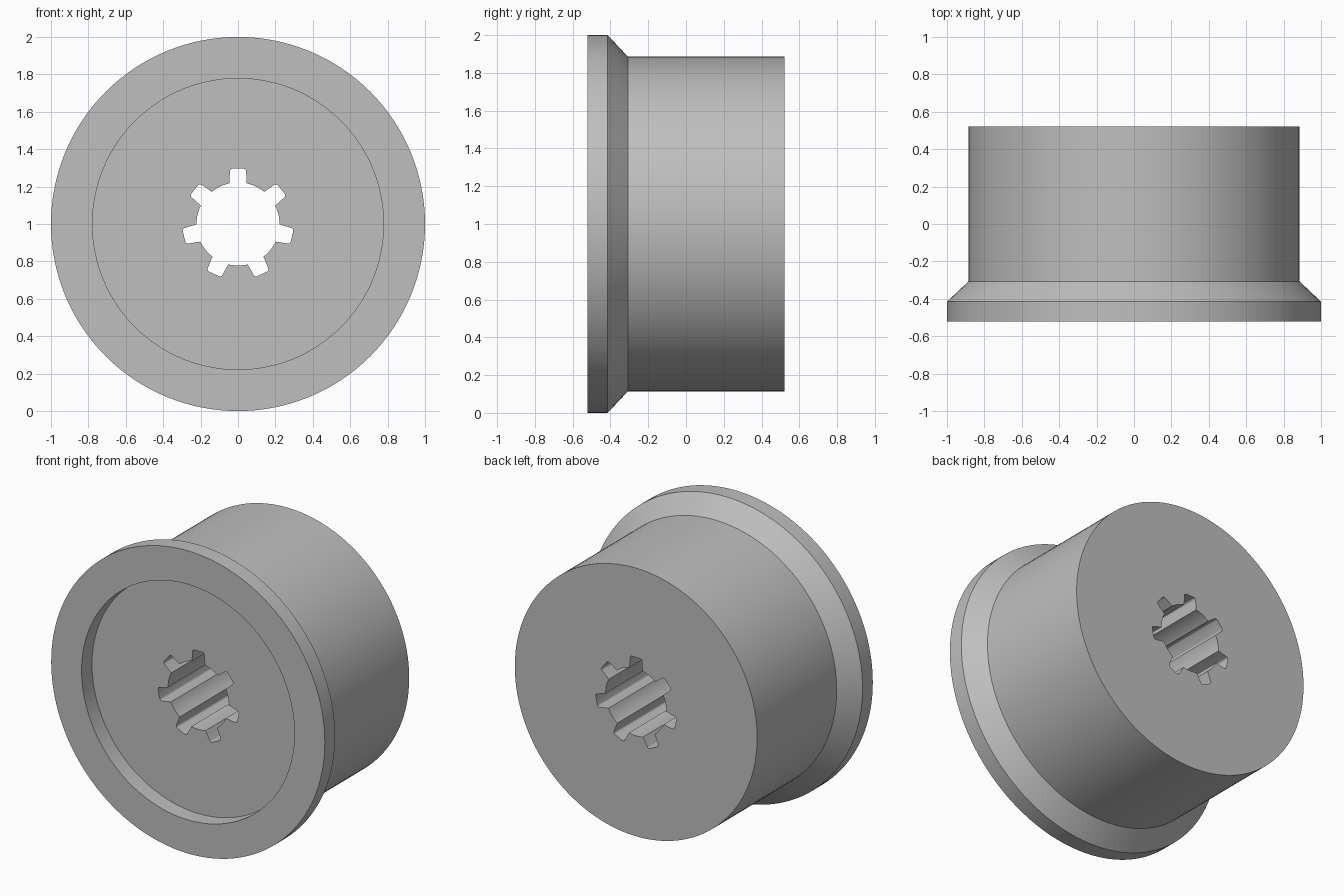
import bpy
import bmesh
from math import cos, sin, pi, tau, radians, atan2, hypot

if "Cube" in bpy.data.objects:
    bpy.data.objects.remove(bpy.data.objects["Cube"], do_unlink=True)

SEGMENTS = 128
CENTRE_Z = 1.0
FRONT, FLOOR, BACK = -0.522, -0.413, 0.522
SLOTS, BORE = 7, 0.222

grey = bpy.data.materials.new("plain_grey")
grey.use_nodes = True
colour = (0.52, 0.52, 0.52, 1)
grey.diffuse_color = colour
grey.node_tree.nodes["Principled BSDF"].inputs["Base Color"].default_value = colour


def circle(radius):
    return [(radius * cos(tau * i / SEGMENTS), radius * sin(tau * i / SEGMENTS))
            for i in range(SEGMENTS)]


def bore_outline():
    """Round bore with evenly spaced slots that have rounded outer corners."""
    root, tip, top, fillet = 0.047, 0.043, 0.296, 0.014
    right = [(root, (BORE**2 - root**2) ** 0.5)]
    for i in range(5):
        a = i * pi / 8
        right.append((tip - fillet + fillet * cos(a), top - fillet + fillet * sin(a)))
    slot = right + [(-u, v) for u, v in reversed(right)]
    # Arc of the bore from the end of this slot to the start of the next
    half = atan2(root, right[0][1])
    span = tau / SLOTS - 2 * half
    slot += [(-BORE * sin(half + span * i / 8), BORE * cos(half + span * i / 8))
             for i in range(1, 8)]
    points = []
    for k in range(SLOTS):
        c, s = cos(tau * k / SLOTS), sin(tau * k / SLOTS)
        points += [(u * c - v * s, u * s + v * c) for u, v in slot]
    return points


def add_ring(bm, points, y):
    verts = [bm.verts.new((u, y, CENTRE_Z + v)) for u, v in points]
    edges = [bm.edges.new((verts[i - 1], verts[i])) for i in range(len(verts))]
    return verts, edges


def add_wall(bm, a, b):
    for i in range(len(a)):
        bm.faces.new((a[i - 1], a[i], b[i], b[i - 1]))


bm = bmesh.new()

# Turned outside, from the recess floor around the flange to the back
profile = [(0.778, FLOOR), (0.778, FRONT), (1.0, FRONT),
           (1.0, -0.415), (0.886, -0.308), (0.886, BACK)]
rings = [add_ring(bm, circle(r), y) for r, y in profile]
for a, b in zip(rings, rings[1:]):
    add_wall(bm, a[0], b[0])

# Slotted bore through the hub
bore_front = add_ring(bm, bore_outline(), FLOOR)
bore_back = add_ring(bm, bore_outline(), BACK)
add_wall(bm, bore_front[0], bore_back[0])

# Flat recess floor and flat back, both open at the bore
for outer, inner in ((rings[0], bore_front), (rings[-1], bore_back)):
    bmesh.ops.triangle_fill(bm, edges=outer[1] + inner[1], use_beauty=True)

bmesh.ops.recalc_face_normals(bm, faces=bm.faces)
mesh = bpy.data.meshes.new("flanged_wheel")
bm.to_mesh(mesh)
bm.free()
mesh.materials.append(grey)

wheel = bpy.data.objects.new("flanged_wheel", mesh)
bpy.context.collection.objects.link(wheel)
bpy.ops.object.select_all(action="DESELECT")
wheel.select_set(True)
bpy.context.view_layer.objects.active = wheel
bpy.ops.object.shade_smooth_by_angle(angle=radians(30))
